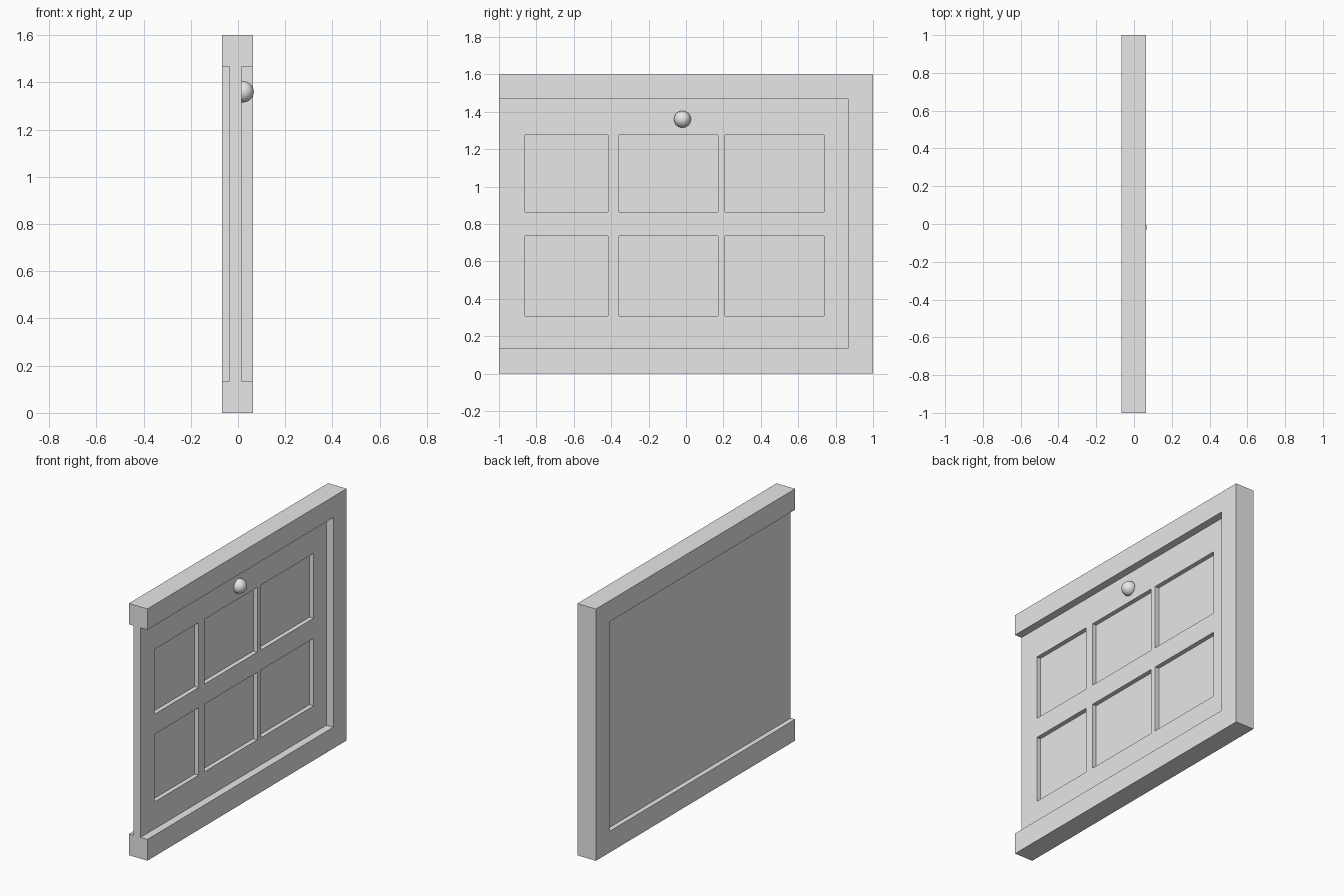
import bpy, bmesh
from mathutils import Vector

cube = bpy.data.objects.get("Cube")
if cube:
    bpy.data.objects.remove(cube, do_unlink=True)

grey = bpy.data.materials.new("plain_grey")
grey.use_nodes = True
grey.diffuse_color = (0.8, 0.8, 0.8, 1)
grey.node_tree.nodes["Principled BSDF"].inputs["Base Color"].default_value = (0.8, 0.8, 0.8, 1)


def finish(name, bm):
    bmesh.ops.recalc_face_normals(bm, faces=bm.faces)
    mesh = bpy.data.meshes.new(name)
    bm.to_mesh(mesh)
    bm.free()
    mesh.materials.append(grey)
    obj = bpy.data.objects.new(name, mesh)
    bpy.context.scene.collection.objects.link(obj)
    return obj


def extrude_x(bm, faces, distance):
    result = bmesh.ops.extrude_face_region(bm, geom=faces)["geom"]
    verts = [v for v in result if isinstance(v, bmesh.types.BMVert)]
    bmesh.ops.translate(bm, verts=verts, vec=Vector((distance, 0, 0)))


# Three-sided frame, open towards the front
BACK, FRONT = -0.067, 0.0635
INNER_Y, LOW, HIGH = 0.866, 0.135, 1.467
outline = [(-1, 0), (1, 0), (1, 1.6), (-1, 1.6), (-1, HIGH),
           (INNER_Y, HIGH), (INNER_Y, LOW), (-1, LOW)]
bm = bmesh.new()
face = bm.faces.new([bm.verts.new((BACK, y, z)) for y, z in outline])
extrude_x(bm, [face], FRONT - BACK)
finish("frame", bm)

# Door panel: a lattice whose odd cells are sunk into six pockets
PANEL_BACK, PANEL_FRONT, POCKET = -0.036, 0.015, 0.028
ys = [-1, -0.861, -0.417, -0.358, 0.172, 0.209, 0.738, INNER_Y]
zs = [LOW, 0.307, 0.736, 0.864, 1.276, HIGH]
bm = bmesh.new()
grid = [[bm.verts.new((PANEL_FRONT, y, z)) for z in zs] for y in ys]
pockets = []
for i in range(len(ys) - 1):
    for j in range(len(zs) - 1):
        cell = bm.faces.new((grid[i][j], grid[i + 1][j],
                             grid[i + 1][j + 1], grid[i][j + 1]))
        if i % 2 and j % 2:
            pockets.append(cell)
# Close the sides and the flat back
rim = [e for e in bm.edges if e.is_boundary]
new = bmesh.ops.extrude_edge_only(bm, edges=rim)["geom"]
bmesh.ops.translate(bm, verts=[g for g in new if isinstance(g, bmesh.types.BMVert)],
                    vec=Vector((PANEL_BACK - PANEL_FRONT, 0, 0)))
bmesh.ops.holes_fill(bm, edges=[e for e in bm.edges if e.is_boundary], sides=0)
# Sink each pocket, removing its old lid
for cell in pockets:
    extrude_x(bm, [cell], -POCKET)
    if cell.is_valid and all(abs(v.co.x - PANEL_FRONT) < 1e-5 for v in cell.verts):
        bm.faces.remove(cell)
bmesh.ops.dissolve_limit(bm, angle_limit=0.01, verts=bm.verts, edges=bm.edges)
finish("door_panel", bm)

# Round knob, half sunk into the panel
bm = bmesh.new()
bmesh.ops.create_uvsphere(bm, u_segments=32, v_segments=16, radius=0.045)
bmesh.ops.translate(bm, verts=bm.verts, vec=Vector((0.022, -0.019, 1.36)))
for f in bm.faces:
    f.smooth = True
finish("knob", bm)
